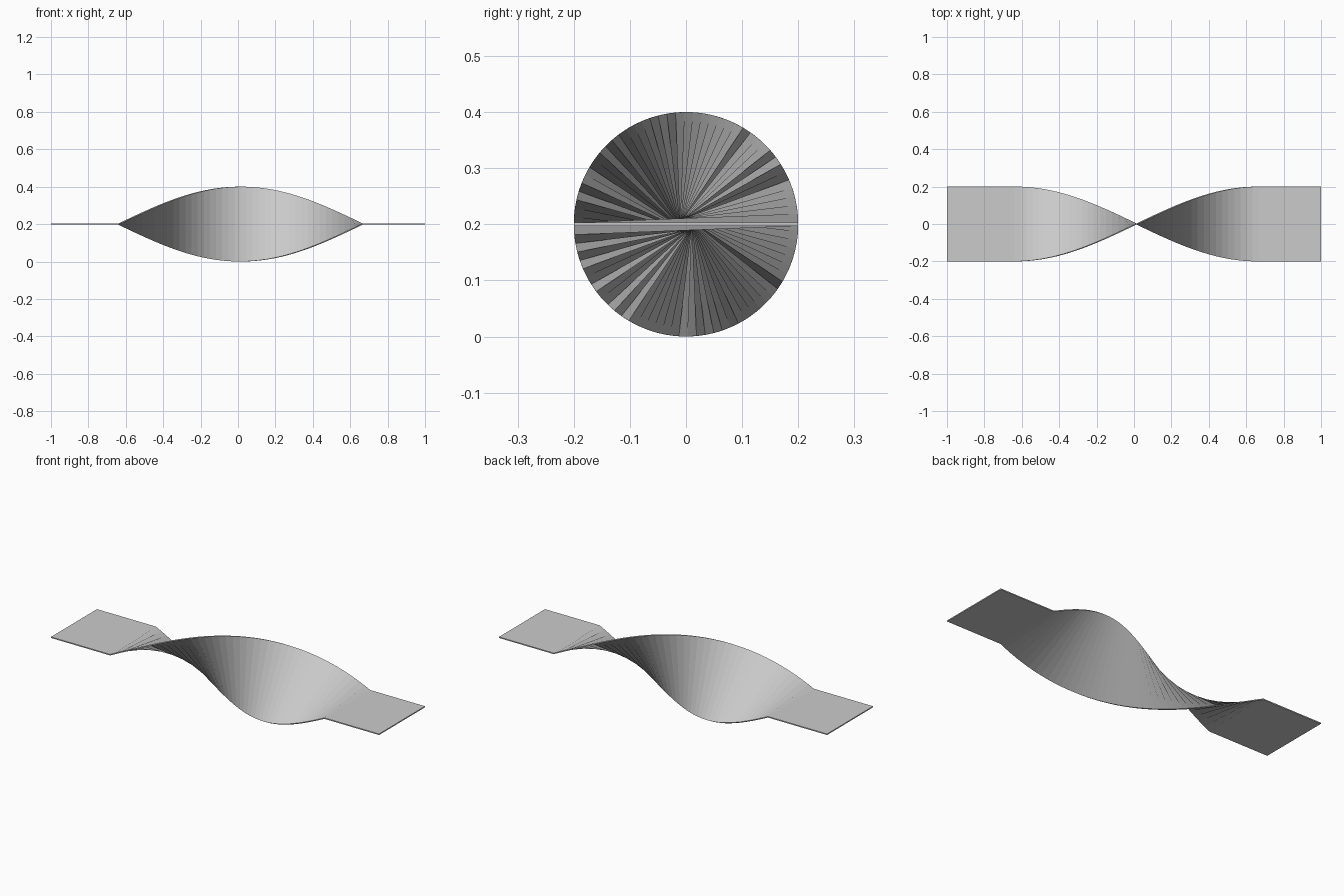
import bpy, bmesh
from math import sin, cos, pi

if "Cube" in bpy.data.objects:
    bpy.data.objects.remove(bpy.data.objects["Cube"])

HALF_WIDTH, HALF_THICK, MID_Z = 0.2, 0.003, 0.2
TWIST_START, TWIST_END, STEPS = -0.64, 0.667, 40


def section(bm, x, angle):
    """Thin rectangular cross-section turned about the x axis."""
    c, s = cos(angle), sin(angle)
    corners = [(-1, -1), (1, -1), (1, 1), (-1, 1)]
    return [bm.verts.new((x,
                          u * HALF_WIDTH * c - v * HALF_THICK * s,
                          MID_Z + u * HALF_WIDTH * s + v * HALF_THICK * c))
            for u, v in corners]


# Stations: flat left end, half-turn twist, flat right end
stations = [(-1.0, 0.0)]
for i in range(STEPS + 1):
    t = i / STEPS
    stations.append((TWIST_START + t * (TWIST_END - TWIST_START), -pi * t))
stations.append((1.0, -pi))

# Skin the strip between the stations and cap both ends
bm = bmesh.new()
rings = [section(bm, x, a) for x, a in stations]
for a, b in zip(rings, rings[1:]):
    for k in range(4):
        n = (k + 1) % 4
        bm.faces.new((a[k], a[n], b[n], b[k]))
bm.faces.new(rings[0])
bm.faces.new(rings[-1])
bmesh.ops.recalc_face_normals(bm, faces=bm.faces)

mesh = bpy.data.meshes.new("twisted_strip")
bm.to_mesh(mesh)
bm.free()
strip = bpy.data.objects.new("twisted_strip", mesh)
bpy.context.collection.objects.link(strip)
